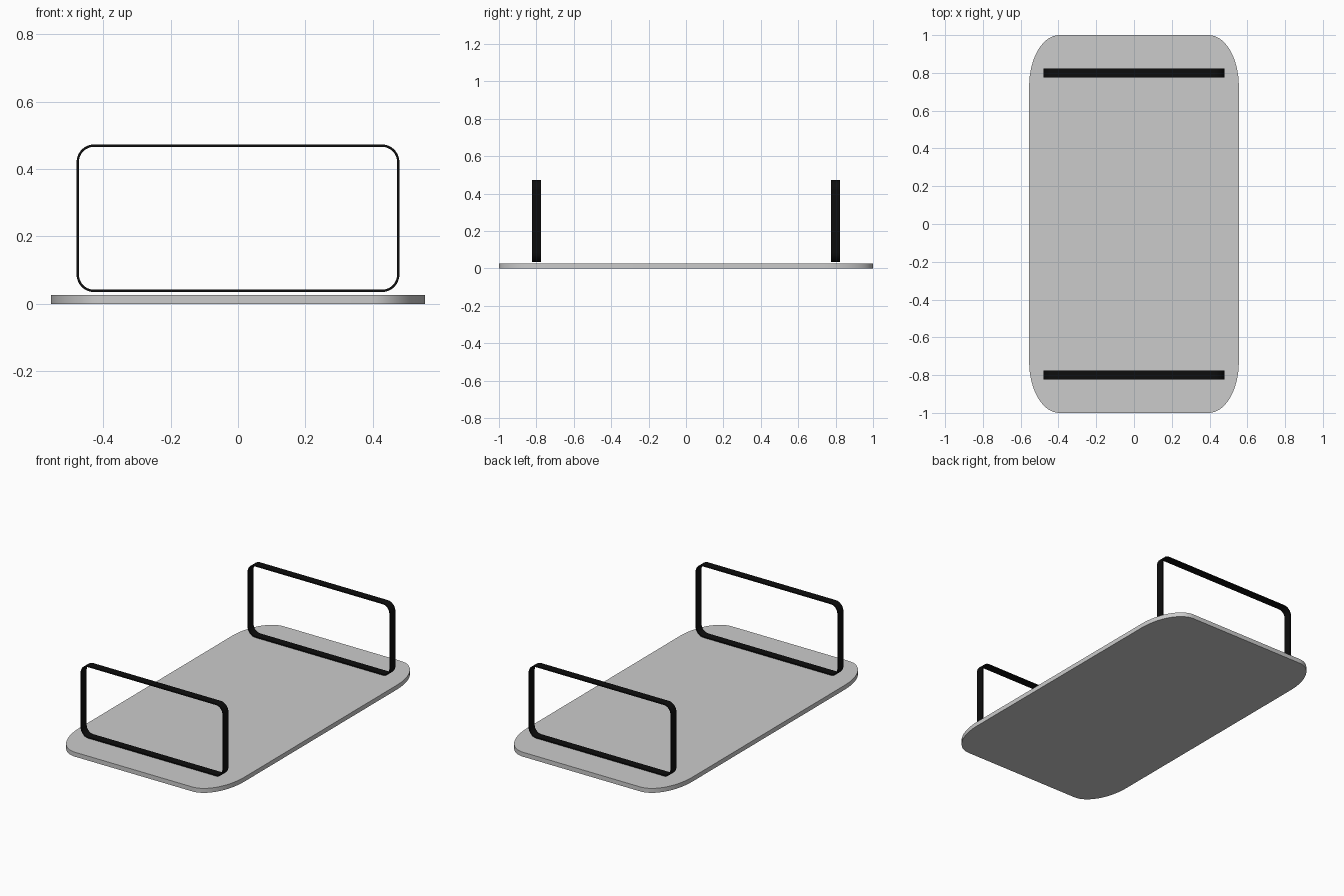
import bpy, bmesh, math

if "Cube" in bpy.data.objects:
    bpy.data.objects.remove(bpy.data.objects["Cube"])


def rounded_outline(hx, hy, rx, ry, steps):
    """Counter-clockwise rectangle outline with elliptical corners."""
    pts = []
    for i, (sx, sy) in enumerate([(1, 1), (-1, 1), (-1, -1), (1, -1)]):
        for k in range(steps + 1):
            a = math.pi / 2 * (i + k / steps)
            pts.append((sx * (hx - rx) + rx * math.cos(a),
                        sy * (hy - ry) + ry * math.sin(a)))
    return pts


def finish(name, bm, material=None):
    bmesh.ops.recalc_face_normals(bm, faces=bm.faces)
    mesh = bpy.data.meshes.new(name)
    bm.to_mesh(mesh)
    bm.free()
    obj = bpy.data.objects.new(name, mesh)
    bpy.context.collection.objects.link(obj)
    if material:
        mesh.materials.append(material)
    bpy.ops.object.select_all(action='DESELECT')
    obj.select_set(True)
    bpy.context.view_layer.objects.active = obj
    bpy.ops.object.shade_smooth_by_angle(angle=math.radians(35))
    return obj


def make_board():
    bm = bmesh.new()
    pts = rounded_outline(0.555, 1.0, 0.16, 0.27, 16)
    face = bm.faces.new([bm.verts.new((x, y, 0)) for x, y in pts])
    ext = bmesh.ops.extrude_face_region(bm, geom=[face], use_keep_orig=True)
    top = [v for v in ext['geom'] if isinstance(v, bmesh.types.BMVert)]
    bmesh.ops.translate(bm, verts=top, vec=(0, 0, 0.027))
    return finish("board", bm)


def make_hoop(name, y, material):
    # Flat band swept around a rounded rectangle
    bm = bmesh.new()
    half, zc, thick = 0.024, 0.254, 0.007
    outer = rounded_outline(0.479, 0.219, 0.052, 0.052, 10)
    inner = rounded_outline(0.479 - thick, 0.219 - thick,
                            0.052 - thick, 0.052 - thick, 10)
    loops = [[bm.verts.new((x, y + d, z + zc)) for x, z in pts]
             for pts, d in ((outer, -half), (outer, half),
                            (inner, half), (inner, -half))]
    n = len(outer)
    for i in range(4):
        a, b = loops[i], loops[(i + 1) % 4]
        for k in range(n):
            m = (k + 1) % n
            bm.faces.new((a[k], a[m], b[m], b[k]))
    return finish(name, bm, material)


black = bpy.data.materials.new("black_metal")
black.diffuse_color = (0.004, 0.004, 0.004, 1)
black.use_nodes = True
black.node_tree.nodes["Principled BSDF"].inputs["Base Color"].default_value = black.diffuse_color

# Board and the two end hoops
make_board()
make_hoop("front_hoop", -0.8, black)
make_hoop("back_hoop", 0.8, black)
